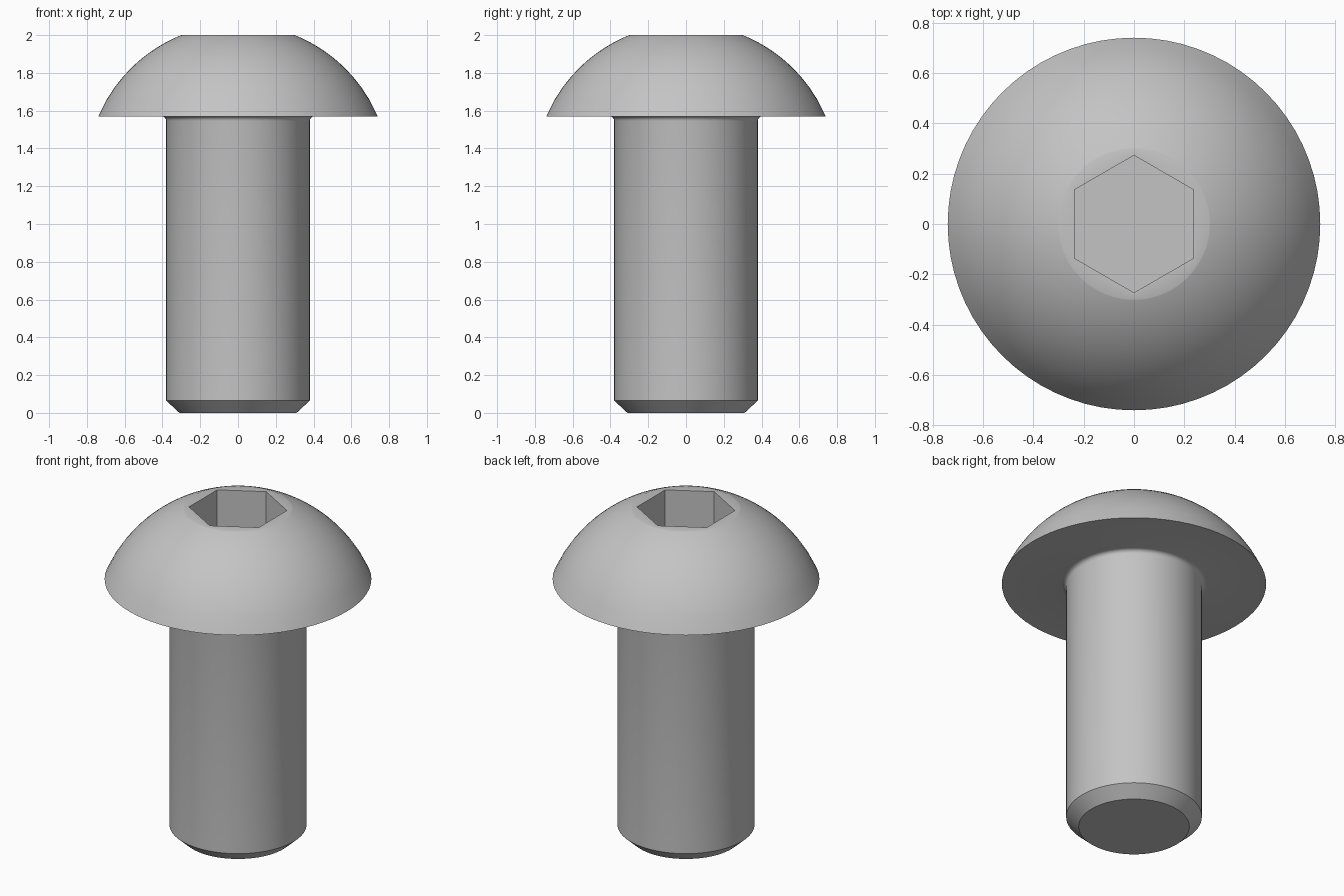
import bpy
import bmesh
from math import sin, cos, pi, radians, sqrt

cube = bpy.data.objects.get("Cube")
if cube:
    bpy.data.objects.remove(cube)

SEGMENTS = 72

# Plain grey steel
steel = bpy.data.materials.new("grey_steel")
steel.use_nodes = True
grey = (0.55, 0.55, 0.55, 1)
steel.diffuse_color = grey
steel.node_tree.nodes["Principled BSDF"].inputs["Base Color"].default_value = grey


def round_radius(r):
    return lambda angle: r


def hex_radius(flat):
    # Distance from the axis to a hexagon with corners on the y axis
    return lambda angle: flat / cos((angle + pi / 6) % (pi / 3) - pi / 6)


# Shank: flat tip, chamfer, straight side, small fillet under the head
rings = [(round_radius(r), z) for r, z in
         [(0.31, 0), (0.38, 0.065), (0.38, 1.545)]]
for i in range(1, 5):
    a = radians(90 * i / 4)
    rings.append((round_radius(0.405 - 0.025 * cos(a)), 1.545 + 0.025 * sin(a)))

# Head: flat underside, then a shallow spherical dome up to the flat rim
centre, dome = 1.253, 0.805
for i in range(17):
    r = 0.74 + (0.30 - 0.74) * sin(pi / 2 * i / 16)
    rings.append((round_radius(r), centre + sqrt(dome ** 2 - r ** 2)))

# Hexagonal socket: mouth and floor
socket = hex_radius(0.236)
rings += [(socket, 2.0), (socket, 1.75)]

# Join the rings into one closed surface
bm = bmesh.new()
loops = []
for radius, z in rings:
    angles = [2 * pi * k / SEGMENTS for k in range(SEGMENTS)]
    loops.append([bm.verts.new((radius(a) * cos(a), radius(a) * sin(a), z))
                  for a in angles])
for low, high in zip(loops, loops[1:]):
    for k in range(SEGMENTS):
        n = (k + 1) % SEGMENTS
        bm.faces.new((low[k], low[n], high[n], high[k]))
bm.faces.new(list(reversed(loops[0])))
bm.faces.new(loops[-1])
bmesh.ops.recalc_face_normals(bm, faces=bm.faces)

mesh = bpy.data.meshes.new("button_head_bolt")
bm.to_mesh(mesh)
bm.free()
mesh.materials.append(steel)
bolt = bpy.data.objects.new("button_head_bolt", mesh)
bpy.context.collection.objects.link(bolt)

# Smooth round faces, crisp edges
bpy.ops.object.select_all(action='DESELECT')
bolt.select_set(True)
bpy.context.view_layer.objects.active = bolt
bpy.ops.object.shade_smooth_by_angle(angle=radians(30))
